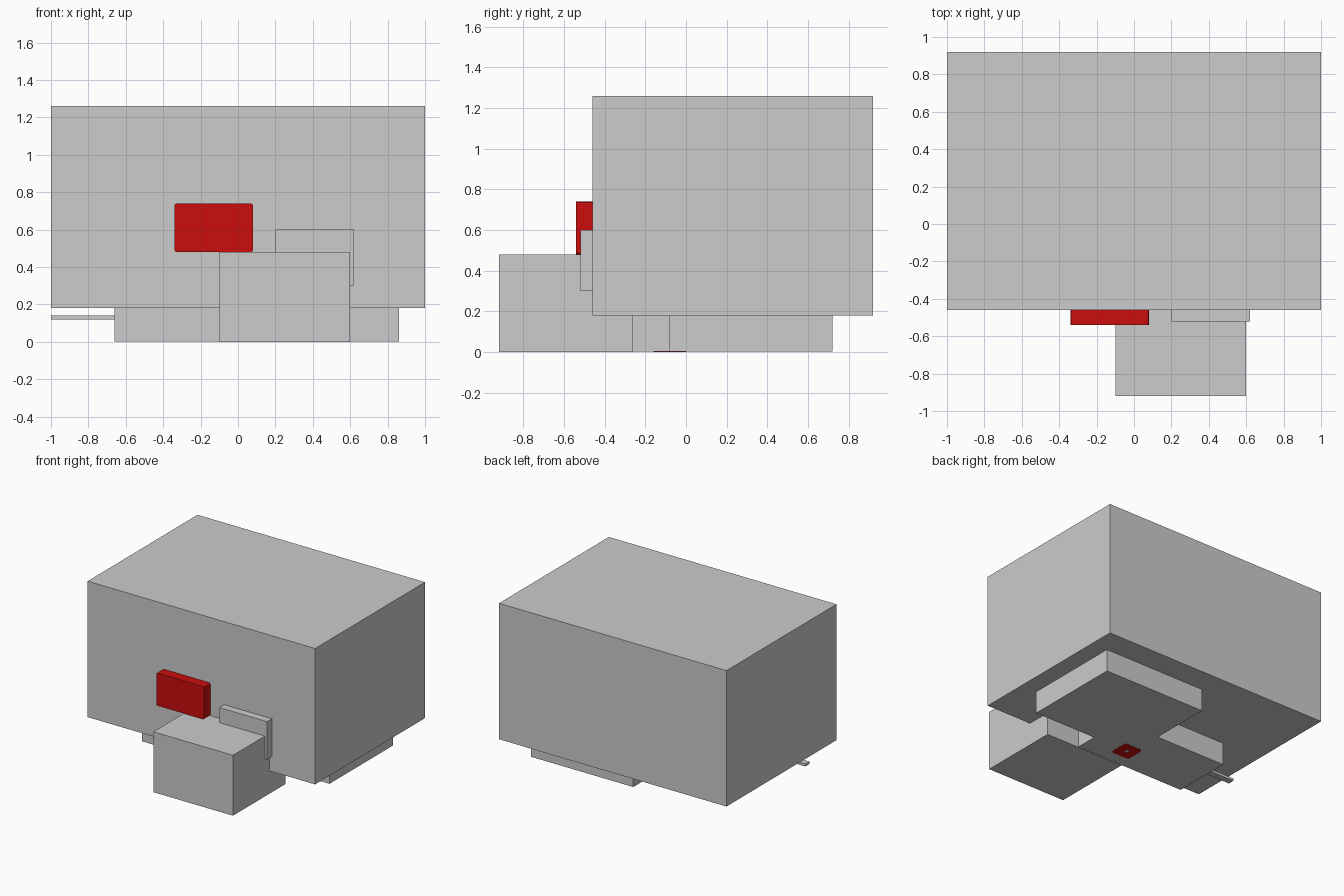
import bpy, bmesh, math

cube = bpy.data.objects.get("Cube")
if cube:
    bpy.data.objects.remove(cube, do_unlink=True)


def material(name, colour):
    m = bpy.data.materials.new(name)
    m.use_nodes = True
    m.diffuse_color = colour
    m.node_tree.nodes["Principled BSDF"].inputs["Base Color"].default_value = colour
    return m


GREY = material("light grey", (0.604, 0.604, 0.604, 1))
RED = material("bright red", (0.604, 0.004, 0.004, 1))


def finish(name, bm, mat):
    bmesh.ops.recalc_face_normals(bm, faces=bm.faces)
    mesh = bpy.data.meshes.new(name)
    bm.to_mesh(mesh)
    bm.free()
    mesh.materials.append(mat)
    obj = bpy.data.objects.new(name, mesh)
    bpy.context.collection.objects.link(obj)
    return obj


def prism(name, outline, z0, z1, mat):
    """Extrude a flat outline from z0 up to z1."""
    bm = bmesh.new()
    face = bm.faces.new([bm.verts.new((x, y, z0)) for x, y in outline])
    top = bmesh.ops.extrude_face_region(bm, geom=[face])["geom"]
    bmesh.ops.translate(bm, vec=(0, 0, z1 - z0),
                        verts=[g for g in top if isinstance(g, bmesh.types.BMVert)])
    return finish(name, bm, mat)


def box(name, x, y, z, mat, corner=0):
    """Box from (min, max) ranges; corner chamfers the edges running front to back."""
    bm = bmesh.new()
    bmesh.ops.create_cube(bm, size=1)
    for v in bm.verts:
        v.co = [r[0] if c < 0 else r[1] for c, r in zip(v.co, (x, y, z))]
    if corner:
        edges = [e for e in bm.edges if abs(e.verts[0].co.y - e.verts[1].co.y) > 1e-4]
        bmesh.ops.bevel(bm, geom=edges, offset=corner, segments=2, profile=0.5,
                        affect='EDGES')
    return finish(name, bm, mat)


# Main body and the block standing in front of it
box("main_body", (-1, 1), (-0.46, 0.92), (0.18, 1.26), GREY)
box("front_block", (-0.10, 0.60), (-0.92, -0.26), (0, 0.48), GREY)

# Stepped base under the body
prism("stepped_base",
      [(-0.66, -0.26), (0.31, -0.26), (0.31, -0.08), (0.86, -0.08),
       (0.86, 0.72), (-0.04, 0.72), (-0.04, 0.22), (-0.66, 0.22)],
      0.002, 0.18, GREY)

# Panels on the front wall
box("red_panel", (-0.34, 0.08), (-0.54, -0.46), (0.48, 0.74), RED, corner=0.012)
box("grey_panel", (0.20, 0.62), (-0.52, -0.46), (0.30, 0.60), GREY)

# Thin bar reaching out from the side of the base
box("side_bar", (-1, -0.66), (-0.12, -0.07), (0.12, 0.14), GREY)

# Small red plate with a round hole, on the underside
bm = bmesh.new()
cx, cy, half, cut, hole = 0.0, -0.08, 0.08, 0.015, 0.02
outer = [(half, cut - half), (half, half - cut), (half - cut, half), (cut - half, half),
         (-half, half - cut), (-half, cut - half), (cut - half, -half), (half - cut, -half)]
inner = [(hole * math.cos(math.atan2(y, x)), hole * math.sin(math.atan2(y, x)))
         for x, y in outer]
rings = [[bm.verts.new((cx + x, cy + y, z)) for x, y in pts]
         for pts, z in ((outer, 0), (outer, 0.006), (inner, 0.006), (inner, 0))]
for a, b in zip(rings, rings[1:] + rings[:1]):
    for i in range(8):
        j = (i + 1) % 8
        bm.faces.new((a[i], a[j], b[j], b[i]))
finish("underside_plate", bm, RED)
